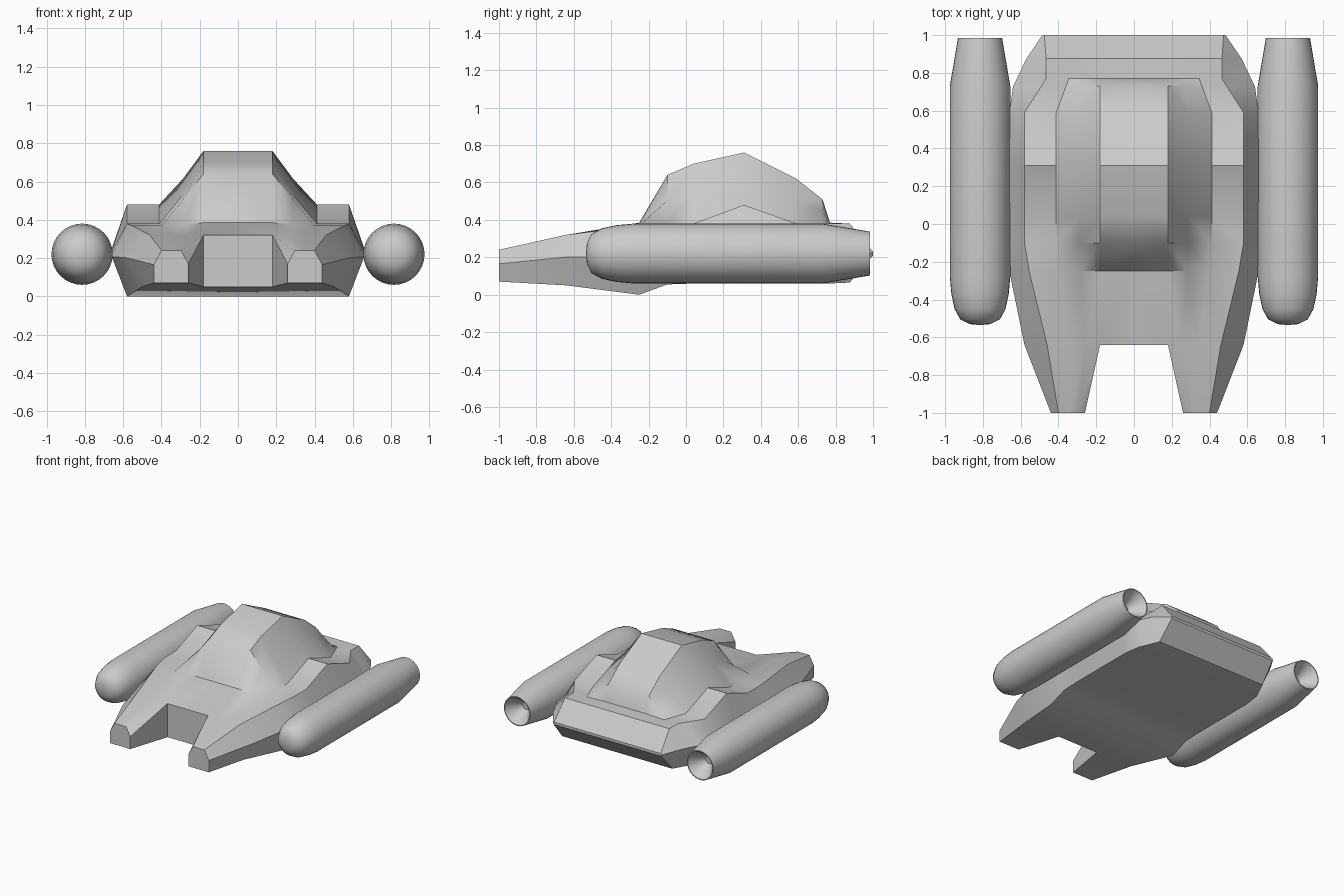
import bpy, bmesh, math

if "Cube" in bpy.data.objects:
    bpy.data.objects.remove(bpy.data.objects["Cube"])


def finish(bm, name, angle):
    bmesh.ops.remove_doubles(bm, verts=bm.verts, dist=0.0005)
    bmesh.ops.recalc_face_normals(bm, faces=bm.faces)
    me = bpy.data.meshes.new(name)
    bm.to_mesh(me)
    bm.free()
    ob = bpy.data.objects.new(name, me)
    bpy.context.collection.objects.link(ob)
    bpy.ops.object.select_all(action='DESELECT')
    bpy.context.view_layer.objects.active = ob
    ob.select_set(True)
    bpy.ops.object.shade_smooth_by_angle(angle=math.radians(angle))


# Hull stations: y, bottom z, side x, deck edge x, deck z, canopy top z
STATIONS = [
    (-1, .07, .44, .40, .24, .17),
    (-.64, .05, .58, .46, .32, .32),
    (-.25, 0, .66, .555, .37, .385),
    (-.1, .055, .66, .58, .38, .64),
    (.04, .06, .66, .58, .38, .70),
    (.31, .06, .66, .58, .48, .76),
    (.59, .06, .66, .58, .38, .62),
    (.73, .06, .64, .49, .38, .51),
    (.77, .06, .62, .465, .38, .385),
    (.875, .065, .57, .465, .38, .38),
    (1, .21, .485, .475, .23, .23),
]


def section(y, low, side, deck, dz, top):
    """Half cross-section, from the bottom centre round to the top centre."""
    inner = .26 if y == -1 else .18
    across = lambda t: inner + (deck - inner) * t
    return [(0, low), (inner, low),
            (min(side, max(.48, side - .08)), low),
            (side, min(.25, low + (dz - low) * .56)),
            (deck, dz), (across(.58), dz),
            (across(.27), dz + max(0, top - dz) * .48),
            (inner, top), (0, top)]


def hull():
    bm = bmesh.new()
    for s in (1, -1):
        rows = [[bm.verts.new((s * x, st[0], z)) for x, z in section(*st)]
                for st in STATIONS]
        for i, (a, b) in enumerate(zip(rows, rows[1:])):
            # the prongs in front leave the middle open
            for c in (range(1, 7) if i == 0 else range(8)):
                bm.faces.new((a[c], a[c + 1], b[c + 1], b[c]))
        # prong inner wall, prong tip, notch wall and tail cap
        a, b = rows[:2]
        bm.faces.new((a[7], a[1], b[1], b[7]))
        bm.faces.new(a[1:8])
        bm.faces.new((b[0], b[1], b[7], b[8]))
        bm.faces.new(rows[-1])
        bmesh.ops.delete(bm, geom=[a[0], a[8]], context='VERTS')
    finish(bm, "hull", 38)


# Engine pod profile (y, radius): rounded nose, tapered tail, hollow nozzle
POD = [(-.535, 0), (-.53, .055), (-.505, .105), (-.45, .135), (-.37, .152),
       (-.28, .16), (.73, .16), (.985, .117), (.985, .11), (.87, .03), (.87, 0)]


def pod(name, x):
    bm = bmesh.new()
    vs = [bm.verts.new((x + r, y, .22)) for y, r in POD]
    edges = [bm.edges.new(p) for p in zip(vs, vs[1:])]
    bmesh.ops.spin(bm, geom=vs + edges, cent=(x, 0, .22), axis=(0, 1, 0),
                   angle=2 * math.pi, steps=32, use_merge=False)
    finish(bm, name, 35)


hull()
pod("right_engine_pod", .815)
pod("left_engine_pod", -.815)
